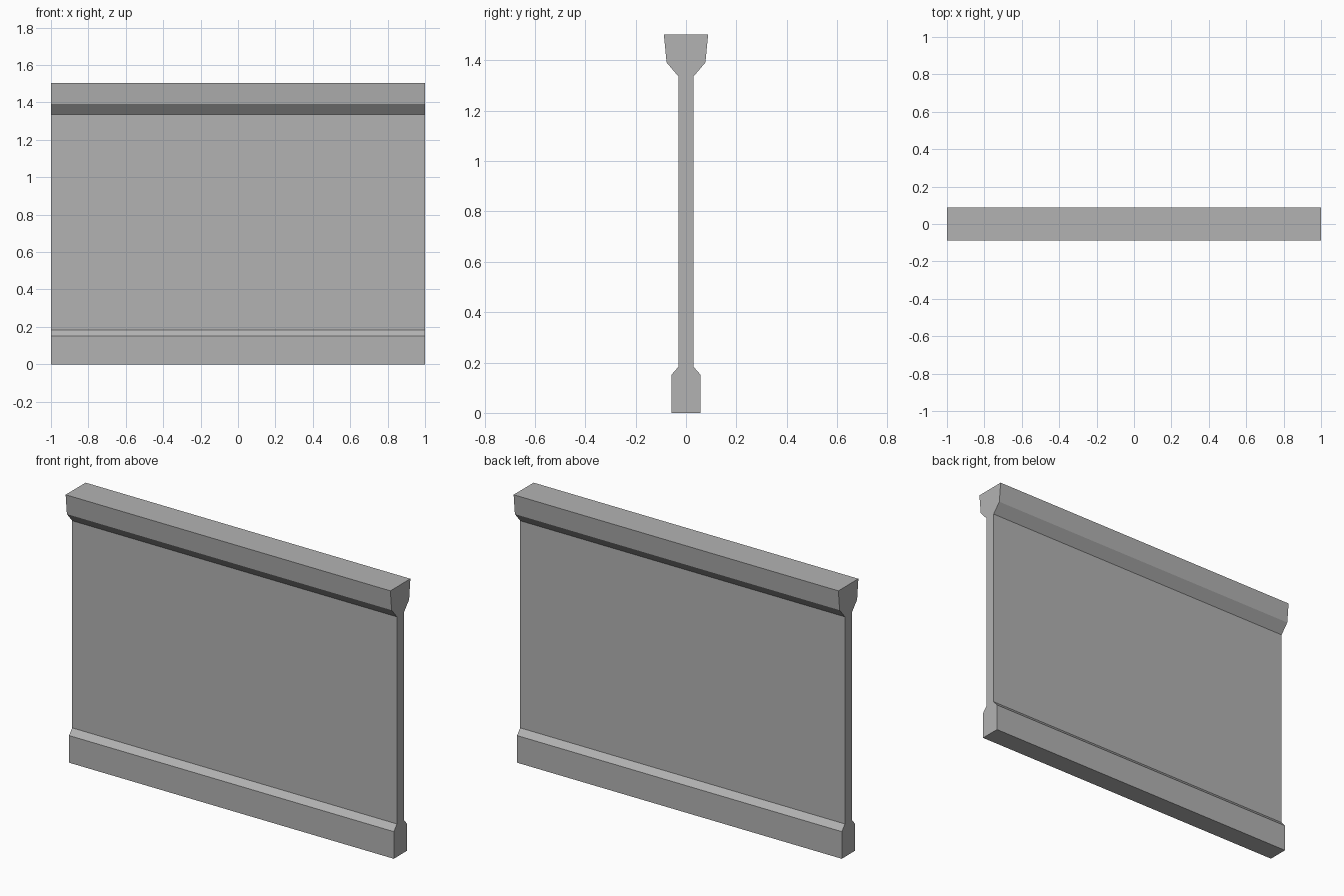
import bpy
import bmesh

default = bpy.data.objects.get("Cube")
if default:
    bpy.data.objects.remove(default, do_unlink=True)

# Plain concrete grey
grey = bpy.data.materials.new("concrete_grey")
grey.use_nodes = True
colour = (0.45, 0.45, 0.45, 1)
grey.diffuse_color = colour
grey.node_tree.nodes["Principled BSDF"].inputs["Base Color"].default_value = colour

# Half section of the girder: (half width, height), foot to cap
half = [(0.058, 0), (0.058, 0.151), (0.03, 0.183),
        (0.03, 1.336), (0.077, 1.391), (0.088, 1.503)]
section = half + [(-y, z) for y, z in reversed(half)]

# Extrude the mirrored section along x
bm = bmesh.new()
end = bm.faces.new([bm.verts.new((-1, y, z)) for y, z in section])
result = bmesh.ops.extrude_face_region(bm, geom=[end], use_keep_orig=True)
moved = [v for v in result["geom"] if isinstance(v, bmesh.types.BMVert)]
bmesh.ops.translate(bm, verts=moved, vec=(2, 0, 0))
bmesh.ops.recalc_face_normals(bm, faces=bm.faces)

mesh = bpy.data.meshes.new("girder_beam")
bm.to_mesh(mesh)
bm.free()
mesh.materials.append(grey)
beam = bpy.data.objects.new("girder_beam", mesh)
bpy.context.collection.objects.link(beam)
